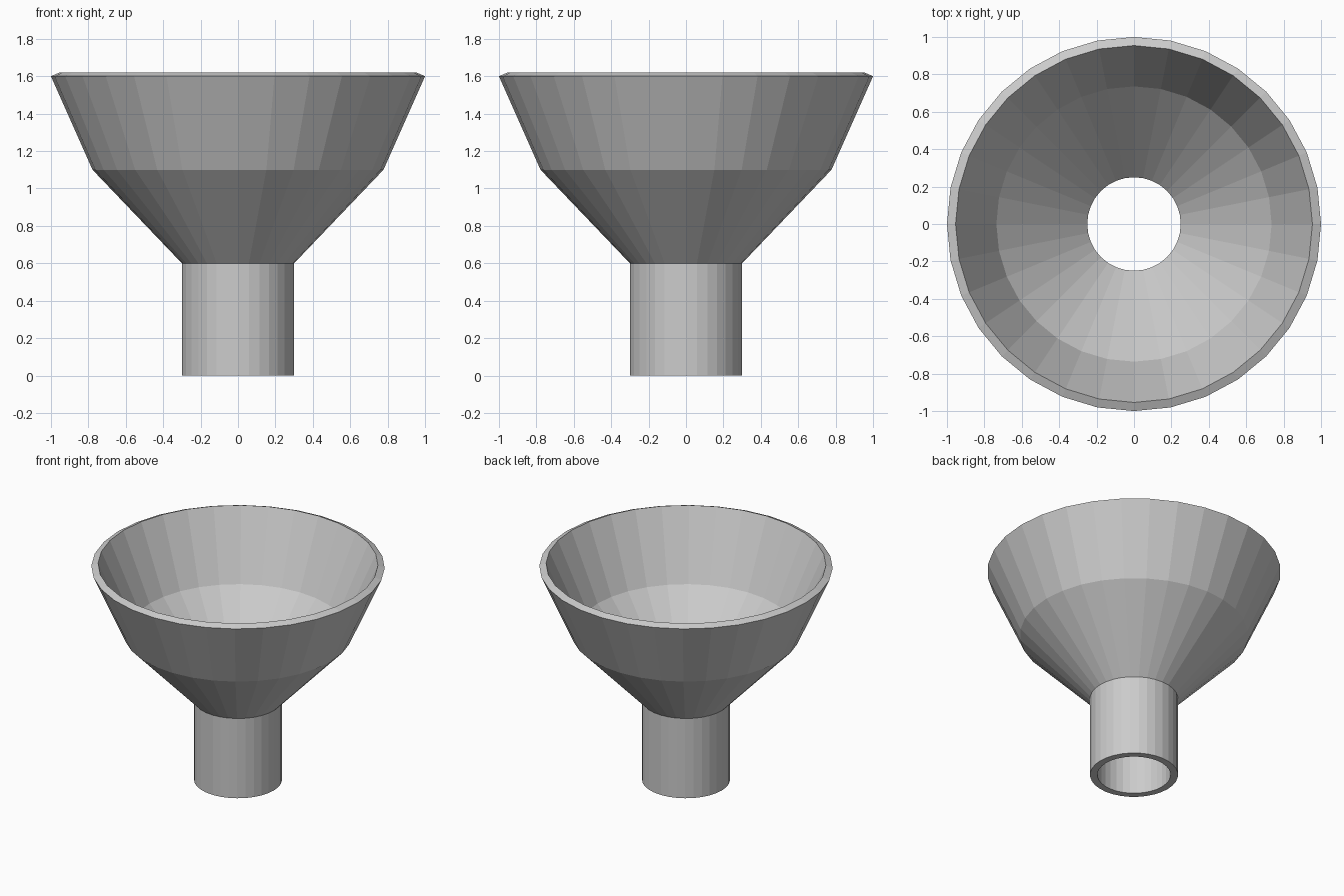
import bpy, bmesh, math

cube = bpy.data.objects.get("Cube")
if cube:
    bpy.data.objects.remove(cube, do_unlink=True)

# Single grey material
grey = bpy.data.materials.new("light_grey")
grey.use_nodes = True
colour = (0.6, 0.6, 0.6, 1)
grey.diffuse_color = colour
grey.node_tree.nodes["Principled BSDF"].inputs["Base Color"].default_value = colour

SIDES = 32
# Closed wall section (radius, height): outside going up, inside going down
SECTION = [(0.3, 0), (0.3, 0.6), (0.778, 1.1), (1, 1.6),
           (0.954, 1.62), (0.736, 1.128), (0.25, 0.62), (0.25, 0)]


def lathe(name, section, sides, material):
    """Revolve a closed section around the z axis with flat facets."""
    bm = bmesh.new()
    rings = []
    for i in range(sides):
        a = math.tau * i / sides
        rings.append([bm.verts.new((r * math.cos(a), r * math.sin(a), z))
                      for r, z in section])
    for i, ring in enumerate(rings):
        following = rings[(i + 1) % sides]
        for j in range(len(section)):
            k = (j + 1) % len(section)
            bm.faces.new((ring[j], following[j], following[k], ring[k]))
    bmesh.ops.recalc_face_normals(bm, faces=bm.faces)
    mesh = bpy.data.meshes.new(name)
    bm.to_mesh(mesh)
    bm.free()
    mesh.materials.append(material)
    obj = bpy.data.objects.new(name, mesh)
    bpy.context.scene.collection.objects.link(obj)
    return obj


# Funnel: spout, lower cone, flared bowl and bevelled rim in one wall
lathe("funnel", SECTION, SIDES, grey)
